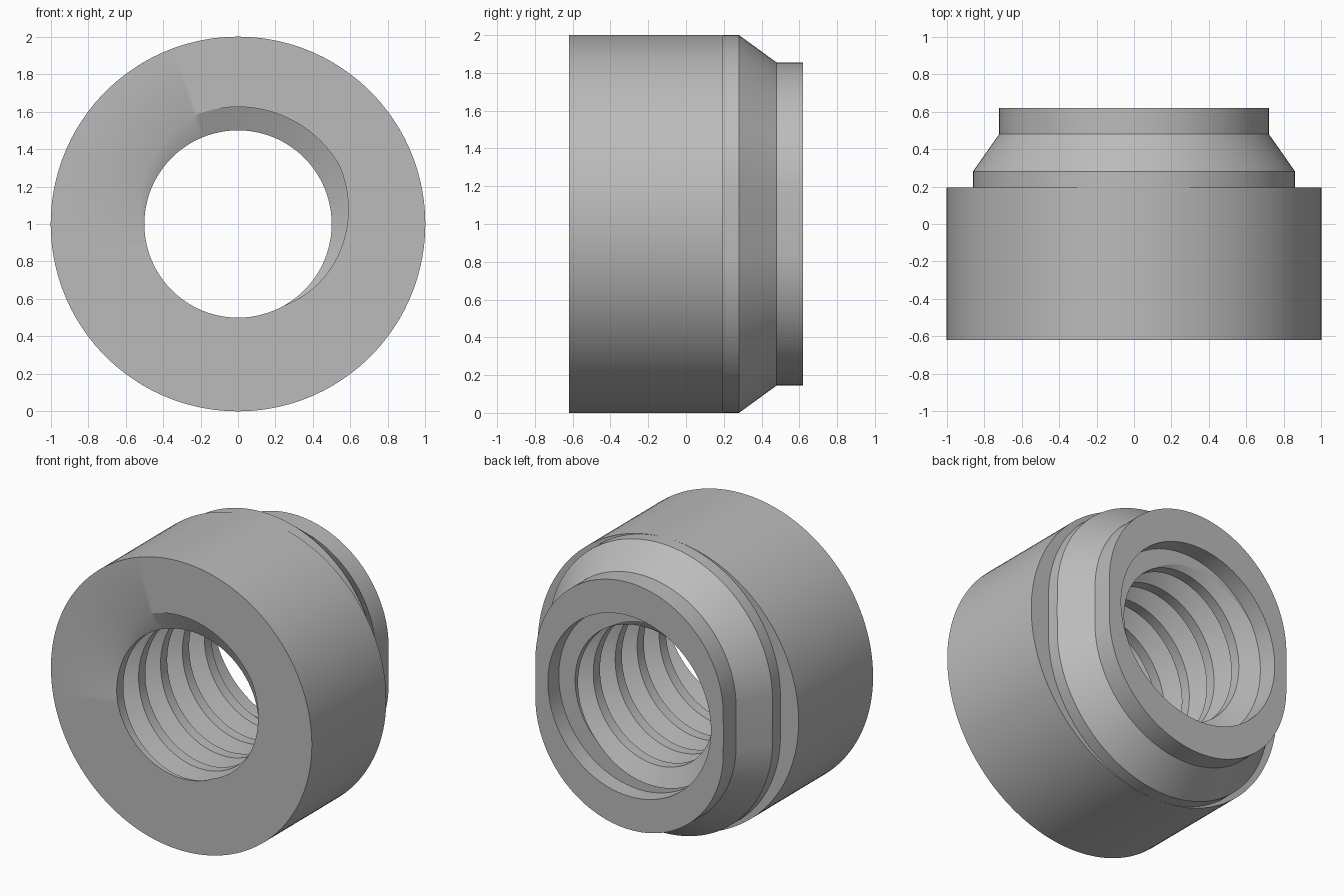
import bpy, bmesh, math

cube = bpy.data.objects.get("Cube")
if cube:
    bpy.data.objects.remove(cube)

SEG = 144
FRONT, BACK, RECESS = -0.62, 0.62, 0.50
PITCH = 0.24
CREST, ROOT = 0.50, 0.625
# thread groove: (fraction of a turn, radius)
GROOVE = [(-0.167, CREST), (0.083, ROOT), (0.306, ROOT), (0.528, CREST), (0.833, CREST)]


def groove_radius(turn):
    u = (turn - GROOVE[0][0]) % 1.0 + GROOVE[0][0]
    for (a, ra), (b, rb) in zip(GROOVE, GROOVE[1:]):
        if u <= b:
            return ra + (rb - ra) * (u - a) / (b - a)
    return CREST


def slot_point(angle, radius, offset):
    """Point on a slot outline: two half circles moved apart along z."""
    s = math.sin(angle)
    shift = 0 if abs(s) < 1e-6 else math.copysign(offset, s)
    return radius * math.cos(angle), radius * s + shift


def column(i):
    """One closed section through the nut wall, from the bore round the outside."""
    t = i / SEG
    angle = 2 * math.pi * t
    points = []
    # threaded bore, with points that follow the helix
    ys = [FRONT]
    for k in range(-1, 8):
        for b, _ in GROOVE[:-1]:
            ys.append(min(max(FRONT + PITCH * (k + b - t), FRONT), RECESS))
    ys.append(RECESS)
    for y in ys:
        r = groove_radius(t + (y - FRONT) / PITCH)
        points.append((r * math.cos(angle), y, r * math.sin(angle)))
    # recess at the back of the bore
    for y in (RECESS, BACK):
        points.append((ROOT * math.cos(angle), y, ROOT * math.sin(angle)))
    # neck, taper, shoulder and round body
    for y, r, off in ((BACK, 0.72, 0.135), (0.48, 0.72, 0.135), (0.28, 0.86, 0.14),
                      (0.195, 0.86, 0.14), (0.195, 1.0, 0), (FRONT, 1.0, 0)):
        x, z = slot_point(angle, r, off)
        points.append((x, y, z))
    return [(x, y, z + 1) for x, y, z in points]


bm = bmesh.new()
columns = [[bm.verts.new(p) for p in column(i)] for i in range(SEG + 1)]
for a, b in zip(columns, columns[1:]):
    n = len(a)
    for j in range(n):
        k = (j + 1) % n
        bm.faces.new((a[j], a[k], b[k], b[j]))
bmesh.ops.remove_doubles(bm, verts=bm.verts, dist=1e-5)
bmesh.ops.dissolve_degenerate(bm, edges=bm.edges, dist=1e-5)
bmesh.ops.recalc_face_normals(bm, faces=bm.faces)
mesh = bpy.data.meshes.new("threaded_nut")
bm.to_mesh(mesh)
bm.free()

nut = bpy.data.objects.new("threaded_nut", mesh)
bpy.context.collection.objects.link(nut)

grey = bpy.data.materials.new("plain_grey")
grey.use_nodes = True
colour = (0.5, 0.5, 0.5, 1)
grey.diffuse_color = colour
grey.node_tree.nodes["Principled BSDF"].inputs["Base Color"].default_value = colour
mesh.materials.append(grey)

bpy.ops.object.select_all(action='DESELECT')
nut.select_set(True)
bpy.context.view_layer.objects.active = nut
bpy.ops.object.shade_smooth_by_angle(angle=math.radians(25))
